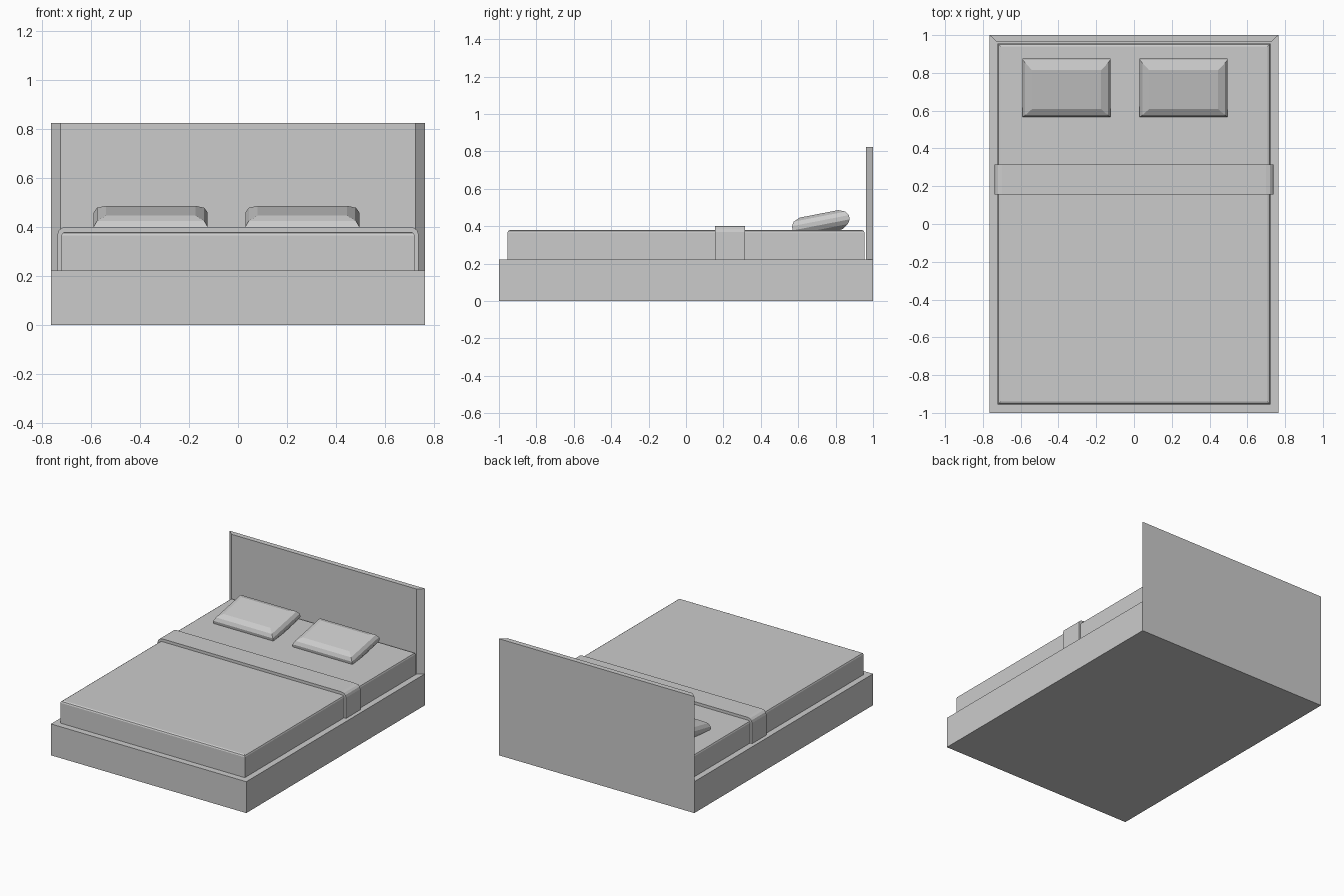
import bpy, math
from mathutils import Matrix

if "Cube" in bpy.data.objects:
    bpy.data.objects.remove(bpy.data.objects["Cube"])


def add_mesh(name, verts, faces):
    me = bpy.data.meshes.new(name)
    me.from_pydata(verts, [], faces)
    me.update()
    ob = bpy.data.objects.new(name, me)
    bpy.context.collection.objects.link(ob)
    return ob


def loft(name, rings):
    """Skin equal-length rings (counter-clockwise, bottom to top) and cap the ends."""
    n = len(rings[0])
    verts = [p for r in rings for p in r]
    faces = [tuple(reversed(range(n))), tuple(range(len(verts) - n, len(verts)))]
    for k in range(len(rings) - 1):
        for i in range(n):
            j = (i + 1) % n
            faces.append((k * n + i, k * n + j, (k + 1) * n + j, (k + 1) * n + i))
    return add_mesh(name, verts, faces)


def rect(hx, hy, z):
    return [(-hx, -hy, z), (hx, -hy, z), (hx, hy, z), (-hx, hy, z)]


def stack(name, hx, hy, levels):
    """Rectangular rings, each given as (inset, height)."""
    return loft(name, [rect(hx - i, hy - i, z) for i, z in levels])


# Base box
stack("bed_base", 0.765, 1.0, [(0, 0), (0, 0.222)])

# Headboard with side edges slanting in toward the front
board = [(-0.725, 0.963), (0.725, 0.963), (0.765, 1.0), (-0.765, 1.0)]
loft("headboard", [[(x, y, z) for x, y in board] for z in (0.222, 0.825)])

# Mattress with softened top edge
stack("mattress", 0.722, 0.955,
      [(0, 0.222), (0, 0.366), (0.004, 0.375), (0.014, 0.38)])

# Folded blanket band draped over the mattress
half = [(0.738, 0.222), (0.738, 0.368), (0.733, 0.385), (0.72, 0.396), (0.70, 0.4)]
profile = half + [(-x, z) for x, z in reversed(half)]
loft("blanket_band", [[(x, y, z) for x, z in profile] for y in (0.315, 0.155)])

# Pair of tilted pillows
for side, x in (("left", -0.357), ("right", 0.263)):
    pillow = stack("pillow_" + side, 0.233, 0.155,
                   [(0.05, -0.06), (0.014, -0.038), (0, -0.015),
                    (0, 0.008), (0.014, 0.03), (0.05, 0.045)])
    pillow.matrix_world = (Matrix.Translation((x, 0.72, 0.422))
                           @ Matrix.Rotation(math.radians(11), 4, 'X'))
